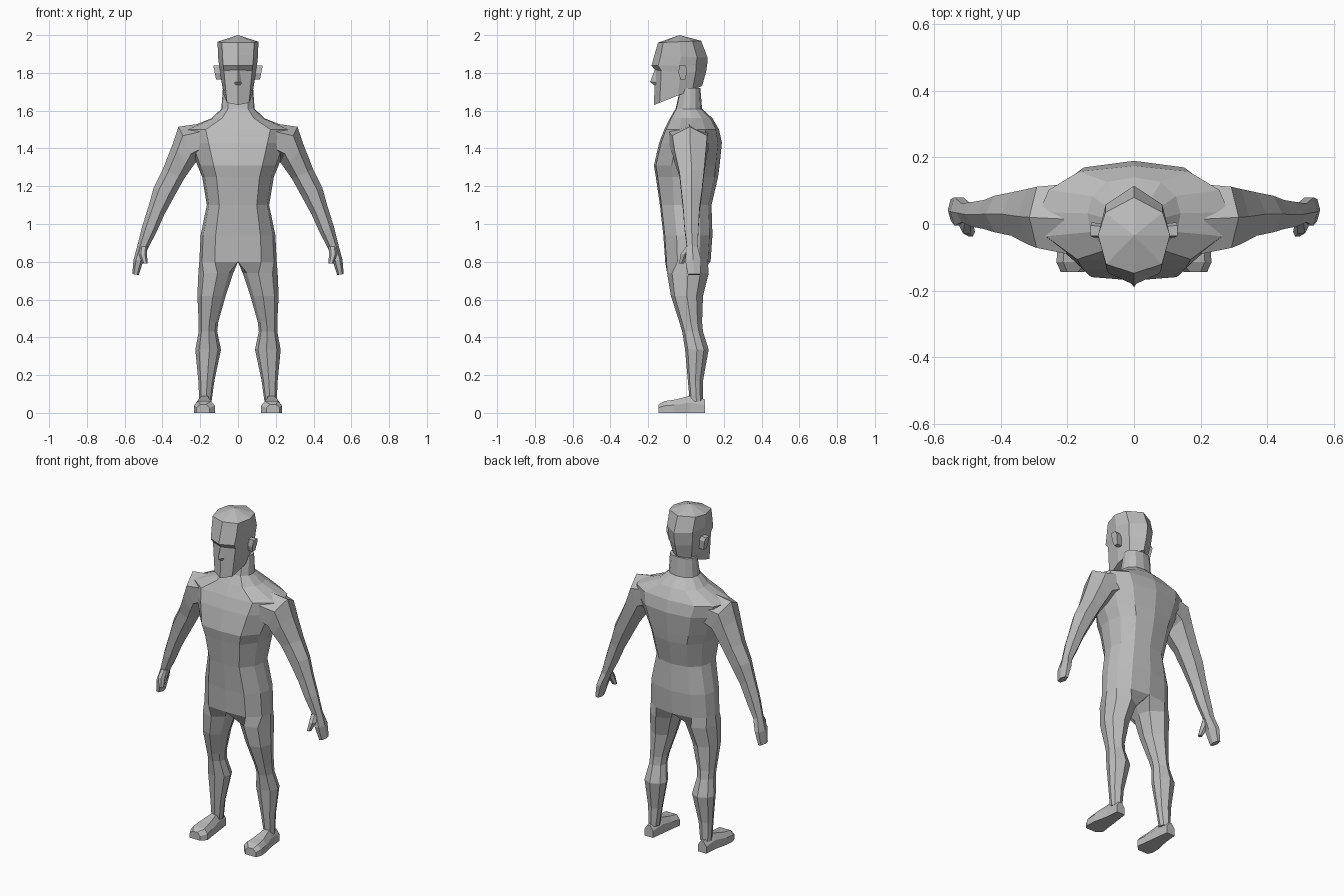
import bpy, bmesh

skin = bpy.data.materials.new("plain_grey")
skin.diffuse_color = (0.5, 0.5, 0.5, 1)


def loft(name, rings, closed=True, caps=(True, True)):
    """Skin a list of rings of points, then mirror the result across x = 0."""
    bm = bmesh.new()
    rows = [[bm.verts.new(p) for p in ring] for ring in rings]
    n = len(rows[0])
    for a, b in zip(rows, rows[1:]):
        for i in range(n if closed else n - 1):
            j = (i + 1) % n
            bm.faces.new((a[i], a[j], b[j], b[i]))
    for row, cap in zip((rows[0], rows[-1]), caps):
        if cap:
            bm.faces.new(row)
    bmesh.ops.remove_doubles(bm, verts=bm.verts, dist=0.0005)
    bmesh.ops.recalc_face_normals(bm, faces=bm.faces)
    me = bpy.data.meshes.new(name)
    bm.to_mesh(me)
    bm.free()
    me.materials.append(skin)
    ob = bpy.data.objects.new(name, me)
    bpy.context.collection.objects.link(ob)
    ob.modifiers.new("Mirror", 'MIRROR')
    return ob


def section(shape, x0, x1, y0, y1, z):
    """Scale a unit outline to an x and y range at one height."""
    return [(x0 + u * (x1 - x0), y0 + v * (y1 - y0), z) for u, v in shape]


def limb(inner, outer, y0, y1):
    """Six-sided ring between an inner and an outer (x, z) point."""
    out = []
    for t, v in ((0, .5), (.25, 0), (.75, 0), (1, .5), (.75, 1), (.25, 1)):
        out.append((inner[0] + t * (outer[0] - inner[0]), y0 + v * (y1 - y0),
                    inner[1] + t * (outer[1] - inner[1])))
    return out


# torso and neck: half outline from front centre round to back centre
HALF = [(0, 0), (.6, .03), (.93, .27), (1, .52), (.9, .75), (.58, .94), (0, 1)]
torso = [section(HALF, 0, w, yf, yb, z) for z, w, yf, yb in (
    (.80, .205, -.11, .13), (.94, .198, -.12, .14), (1.10, .165, -.138, .135),
    (1.25, .19, -.16, .17), (1.31, .215, -.17, .178), (1.43, .26, -.142, .19),
    (1.50, .285, -.115, .175), (1.56, .14, -.085, .14),
    (1.61, .088, -.055, .085), (1.72, .08, -.03, .076))]
loft("torso", torso, closed=False, caps=(False, True))

# legs, starting from the lower edge of the torso
LEG = [(.12, .2), (.45, 0), (.85, .12), (1, .5), (.88, .8), (.5, 1), (.12, .8), (0, .5)]
legs = [torso[0] + [(0, .01, .80)]]
legs += [section(LEG, xi, xo, yf, yb, z) for z, xi, xo, yf, yb in (
    (.74, .025, .21, -.10, .12), (.62, .065, .215, -.08, .09),
    (.48, .105, .208, -.035, .085), (.43, .11, .208, -.02, .09),
    (.335, .09, .226, -.005, .12), (.17, .125, .21, .01, .09),
    (.06, .14, .205, .02, .09))]
loft("legs", legs, caps=(False, True))

# feet, heel to toe
feet = [[(x0, y, 0), (x0, y, h * .6), (x0 + .02, y, h), (x1 - .02, y, h),
         (x1, y, h * .6), (x1, y, 0)] for y, x0, x1, h in (
    (.10, .15, .205, .07), (.02, .14, .212, .09), (-.06, .13, .23, .07),
    (-.115, .122, .233, .062), (-.145, .15, .22, .045))]
loft("feet", feet)

# arms and hands, shoulder to fingertips
loft("arms", [limb(*r) for r in (
    ((.18, 1.36), (.21, 1.53), -.09, .12), ((.225, 1.325), (.315, 1.515), -.072, .112),
    ((.25, 1.29), (.347, 1.42), -.06, .105), ((.285, 1.24), (.398, 1.29), -.035, .095),
    ((.335, 1.15), (.447, 1.19), -.025, .085), ((.39, 1.05), (.472, 1.10), -.015, .072),
    ((.43, .96), (.508, .985), -.008, .066), ((.477, .87), (.533, .885), .005, .062),
    ((.50, .81), (.553, .81), -.005, .08), ((.525, .73), (.56, .735), .01, .075))])
loft("thumbs", [limb(*r) for r in (
    ((.48, .88), (.52, .88), -.0, .03), ((.482, .84), (.525, .84), -.028, .015),
    ((.478, .79), (.505, .79), -.037, -.012))])

# head: jaw, eye line, brow, forehead and crown
FACE = [(0, 0), (.78, .12), (1, .5), (.8, .8), (0, 1)]
head = []
for zf, zb, w, yf, yb in ((1.63, 1.73, .075, -.17, .085), (1.815, 1.80, .096, -.163, .105),
                          (1.838, 1.84, .1, -.183, .112), (1.895, 1.88, .106, -.167, .115),
                          (1.96, 1.97, .108, -.148, .08)):
    head.append([(x, y, zf + (zb - zf) * (y - yf) / (yb - yf))
                 for x, y, z in section(FACE, 0, w, yf, yb, 0)])
head.append([(0, -.035, 2.0)] * len(FACE))
loft("head", head, closed=False, caps=(True, False))

# nose wedge
loft("nose", [[(0, -.16, 1.815), (.008, -.16, 1.815), (0, -.166, 1.815)],
              [(0, -.16, 1.755), (.02, -.16, 1.75), (0, -.19, 1.752)],
              [(0, -.16, 1.735), (.012, -.16, 1.735), (0, -.169, 1.735)]],
     caps=(False, False))

# ears
EAR = [(.25, 1.765), (.85, 1.765), (1, 1.82), (.8, 1.84), (.1, 1.84), (0, 1.80)]
loft("ears", [[(x + (z - 1.8) * .2, y0 + u * (y1 - y0), z) for u, z in EAR]
              for x, y0, y1 in ((.085, -.04, .0), (.123, -.04, .005))])
